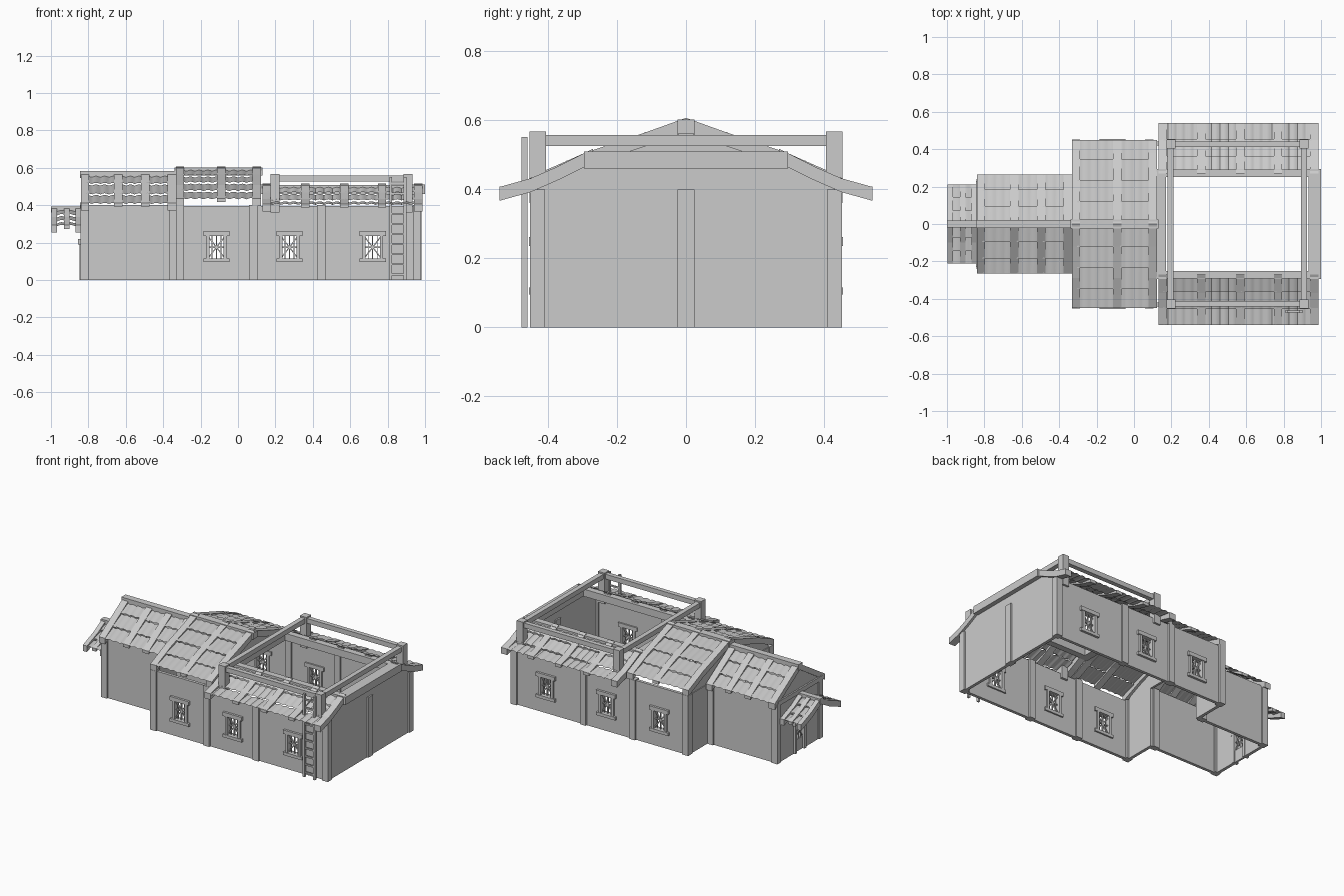
import bpy, bmesh, math
from mathutils import Vector, Matrix

cube = bpy.data.objects.get("Cube")
if cube:
    bpy.data.objects.remove(cube, do_unlink=True)

grey = bpy.data.materials.new("plain_grey")
grey.use_nodes = True
grey.diffuse_color = (0.6, 0.6, 0.6, 1)
grey.node_tree.nodes["Principled BSDF"].inputs["Base Color"].default_value = (0.6, 0.6, 0.6, 1)


class Part:
    """Collects simple solids into one named object."""
    def __init__(self, name):
        self.name, self.bm = name, bmesh.new()

    def box(self, x0, x1, y0, y1, z0, z1):
        lo, hi = Vector((x0, y0, z0)), Vector((x1, y1, z1))
        size = [abs(c) for c in hi - lo]
        m = Matrix.Translation((lo + hi) / 2) @ Matrix.Diagonal((*size, 1))
        bmesh.ops.create_cube(self.bm, size=1, matrix=m)

    def bar(self, a, b, width, depth, y=0):
        # Slanted bar in the local xz plane
        a, b = Vector((a[0], y, a[1])), Vector((b[0], y, b[1]))
        d = b - a
        m = (Matrix.Translation((a + b) / 2) @ Matrix.Rotation(-math.atan2(d.z, d.x), 4, 'Y')
             @ Matrix.Diagonal((d.length, depth, width, 1)))
        bmesh.ops.create_cube(self.bm, size=1, matrix=m)

    def prism(self, x0, x1, outline):
        face = self.bm.faces.new([self.bm.verts.new((x0, y, z)) for y, z in outline])
        ext = bmesh.ops.extrude_face_region(self.bm, geom=[face], use_keep_orig=True)
        new = [v for v in ext["geom"] if isinstance(v, bmesh.types.BMVert)]
        bmesh.ops.translate(self.bm, verts=new, vec=(x1 - x0, 0, 0))

    def done(self, matrix=None, smooth=False):
        bmesh.ops.recalc_face_normals(self.bm, faces=self.bm.faces)
        if matrix:
            self.bm.transform(matrix)
        mesh = bpy.data.meshes.new(self.name)
        self.bm.to_mesh(mesh)
        self.bm.free()
        mesh.materials.append(grey)
        obj = bpy.data.objects.new(self.name, mesh)
        bpy.context.collection.objects.link(obj)
        if smooth:
            bpy.ops.object.select_all(action='DESELECT')
            obj.select_set(True)
            bpy.context.view_layer.objects.active = obj
            bpy.ops.object.shade_smooth_by_angle(angle=math.radians(35))
        return obj


def along(profile, t):
    """Point at fraction t of a ridge-to-eave profile."""
    pts = [Vector(p) for p in profile]
    left = t * sum((b - a).length for a, b in zip(pts, pts[1:]))
    for a, b in zip(pts, pts[1:]):
        step = (b - a).length
        if left <= step:
            return a.lerp(b, left / step)
        left -= step
    return pts[-1]


def shifted(profile, dz):
    return [(y, z + dz) for y, z in profile]


def roof(name, profile, battens, rows, width=0.045):
    """Rippled tile rows between battens, on both slopes."""
    tiles, ribs = Part(name + "_tiles"), Part(name + "_battens")
    x_first, x_last = battens[0], battens[-1]
    samples = int((x_last - x_first) / 0.0075)
    for s in (1, -1):
        side = [(s * y, z) for y, z in profile]
        for r in range(rows):
            grid = []
            for t, lift in ((r / rows, 0.0), ((r + 1.08) / rows, 0.014)):
                p = along(side, min(t, 1))
                line = []
                for i in range(samples + 1):
                    x = x_first + (x_last - x_first) * i / samples
                    ripple = 0.007 * abs(math.sin(math.pi * x / 0.046))
                    line.append(tiles.bm.verts.new((x, p.x, p.y + lift - 0.008 + ripple)))
                grid.append(line)
            upper, lower = grid
            faces = [tiles.bm.faces.new((upper[i], upper[i + 1], lower[i + 1], lower[i]))
                     for i in range(samples)]
            bmesh.ops.solidify(tiles.bm, geom=faces, thickness=0.009)
        for i, x in enumerate(battens):
            thick = 0.028 if i in (0, len(battens) - 1) else 0.008
            under = shifted(side, -thick)[::-1]
            ribs.prism(x - width / 2, x + width / 2, shifted(side, 0.012) + under)
    tiles.done(smooth=True)
    ribs.done()


HALL = [(0.27, 0.505), (0.37, 0.455), (0.45, 0.42), (0.54, 0.395)]
MIDDLE = [(0, 0.595), (0.12, 0.552), (0.29, 0.495), (0.38, 0.455), (0.45, 0.425)]
WING = [(0, 0.567), (0.265, 0.40)]
PORCH = [(0, 0.38), (0.1, 0.325), (0.21, 0.282)]
roof("hall_roof", HALL, [0.153, 0.36, 0.567, 0.77, 0.963], 3)
roof("middle_roof", MIDDLE, [-0.31, -0.09, 0.1], 4)
roof("wing_roof", WING, [-0.818, -0.64, -0.495, -0.355], 3)
roof("porch_roof", PORCH, [-0.982, -0.915, -0.855], 3, 0.03)

# Ridge beams
ridge = Part("ridge_beams")
ridge.box(-0.34, 0.13, -0.025, 0.025, 0.56, 0.602)
ridge.box(-0.845, -0.33, -0.022, 0.022, 0.545, 0.582)
ridge.box(-1.0, -0.84, -0.018, 0.018, 0.36, 0.393)
ridge.done()

# Long walls with window openings
WINDOWS = [-0.115, 0.275, 0.72]
HALF, SILL, HEAD = 0.048, 0.113, 0.237
for s, label in ((-1, "front"), (1, "back")):
    wall = Part(label + "_wall")
    x = -0.32
    for c in WINDOWS:
        wall.box(x, c - HALF, s * 0.42, s * 0.44, 0, 0.395)
        for z0, z1 in ((0, SILL), (HEAD, 0.395)):
            wall.box(c - HALF, c + HALF, s * 0.42, s * 0.44, z0, z1)
        x = c + HALF
    wall.box(x, 0.97, s * 0.42, s * 0.44, 0, 0.395)
    wall.done()
    wing = Part(label + "_wing_wall")
    wing.box(-0.83, -0.32, s * 0.21, s * 0.23, 0, 0.40)
    wing.box(-0.325, -0.305, s * 0.21, s * 0.43, 0, 0.395)
    wing.done()

# East end wall, closed up to the roof
end = Part("east_wall")
end.box(0.95, 0.97, -0.43, 0.43, 0, 0.40)
end.prism(0.95, 0.97, [(-0.43, 0.4), (0.43, 0.4), (0.29, 0.48), (-0.29, 0.48)])
end.done()

# Wing end wall around the doorway, and gables
end = Part("wing_end_wall")
for s in (1, -1):
    end.box(-0.835, -0.815, s * 0.05, s * 0.23, 0, 0.4)
end.box(-0.835, -0.815, -0.05, 0.05, 0.195, 0.4)
end.prism(-0.835, -0.815, [(-0.23, 0.4), (0.23, 0.4), (0, 0.55)])
end.box(-0.845, -0.81, -0.23, 0.23, 0.385, 0.415)
end.done()
gable = Part("middle_gables")
arc = shifted(MIDDLE[:-1], -0.02)
mirrored = [(-y, z) for y, z in arc[:0:-1]]
gable.prism(-0.32, -0.305, [(-0.42, 0.395)] + mirrored + arc + [(0.42, 0.395)])
gable.prism(0.1, 0.112, [(-0.27, 0.48)] + mirrored[1:] + arc[:-1] + [(0.27, 0.48)])
gable.done()

# Timber posts
posts = Part("wall_posts")
for s in (1, -1):
    for x in (-0.31, 0.082, 0.445, 0.957):
        posts.box(x - 0.022, x + 0.022, s * 0.408, s * 0.452, 0, 0.40)
    for x in (-0.82, -0.345):
        posts.box(x - 0.022, x + 0.022, s * 0.2, s * 0.24, 0, 0.40)
posts.box(0.94, 0.98, -0.025, 0.025, 0, 0.40)
posts.done()

# Beams around the roof opening
beams = Part("opening_beams")
for s in (1, -1):
    beams.box(0.12, 0.99, s * 0.25, s * 0.292, 0.46, 0.508)
beams.box(0.12, 0.172, -0.295, 0.295, 0.46, 0.51)
beams.box(0.932, 1.0, -0.295, 0.295, 0.46, 0.51)
beams.done()

# Raised open frame
frame = Part("raised_frame")
for s in (1, -1):
    frame.box(0.19, 0.91, s * 0.412, s * 0.442, 0.526, 0.558)
    for x in (0.197, 0.908):
        frame.box(x - 0.024, x + 0.024, s * 0.405, s * 0.453, 0.36, 0.567)
for x in (0.195, 0.908):
    frame.box(x - 0.016, x + 0.016, -0.42, 0.42, 0.526, 0.558)
frame.done()


def lattice(part, half, z0, z1):
    """Crossed bars filling a rectangular opening."""
    mid, bars = (z0 + z1) / 2, 0.006
    part.bar((0, z0), (0, z1), bars, 0.01)
    part.bar((-half, mid), (half, mid), bars, 0.01)
    for a, b in ((z0, z1), (z1, z0)):
        part.bar((-half, a), (half, b), bars, 0.01)
    for s in (1, -1):
        part.bar((s * half * 0.5, z0), (s * half * 0.5, z1), 0.004, 0.008)


# Windows
for s, label in ((-1, "front"), (1, "back")):
    for n, c in enumerate(WINDOWS):
        win = Part(f"{label}_window_{n + 1}")
        lattice(win, HALF, SILL, HEAD)
        for e in (1, -1):
            win.box(e * 0.038, e * 0.055, -0.022, 0.02, SILL, HEAD)
        win.box(-0.07, 0.07, -0.025, 0.02, 0.236, 0.262)
        win.box(-0.07, 0.07, -0.025, 0.02, 0.095, 0.115)
        turn = Matrix.Rotation(math.pi if s > 0 else 0, 4, 'Z')
        win.done(Matrix.Translation((c, s * 0.43, 0)) @ turn)

# Wing door with a latticed upper light
door = Part("wing_door")
door.box(-0.05, 0.05, -0.005, 0.008, 0, 0.08)
lattice(door, 0.045, 0.08, 0.195)
for e in (1, -1):
    door.box(e * 0.04, e * 0.058, -0.02, 0.015, 0, 0.2)
door.box(-0.07, 0.07, -0.028, 0.015, 0.19, 0.22)
door.done(Matrix.Translation((-0.827, 0, 0)) @ Matrix.Rotation(-math.pi / 2, 4, 'Z'))

# Ladder
ladder = Part("ladder")
for x in (0.817, 0.893):
    ladder.box(x - 0.007, x + 0.007, -0.476, -0.46, 0, 0.552)
for i in range(10):
    z = 0.03 + i * 0.054
    ladder.box(0.817, 0.893, -0.473, -0.463, z - 0.005, z + 0.005)
ladder.done()
